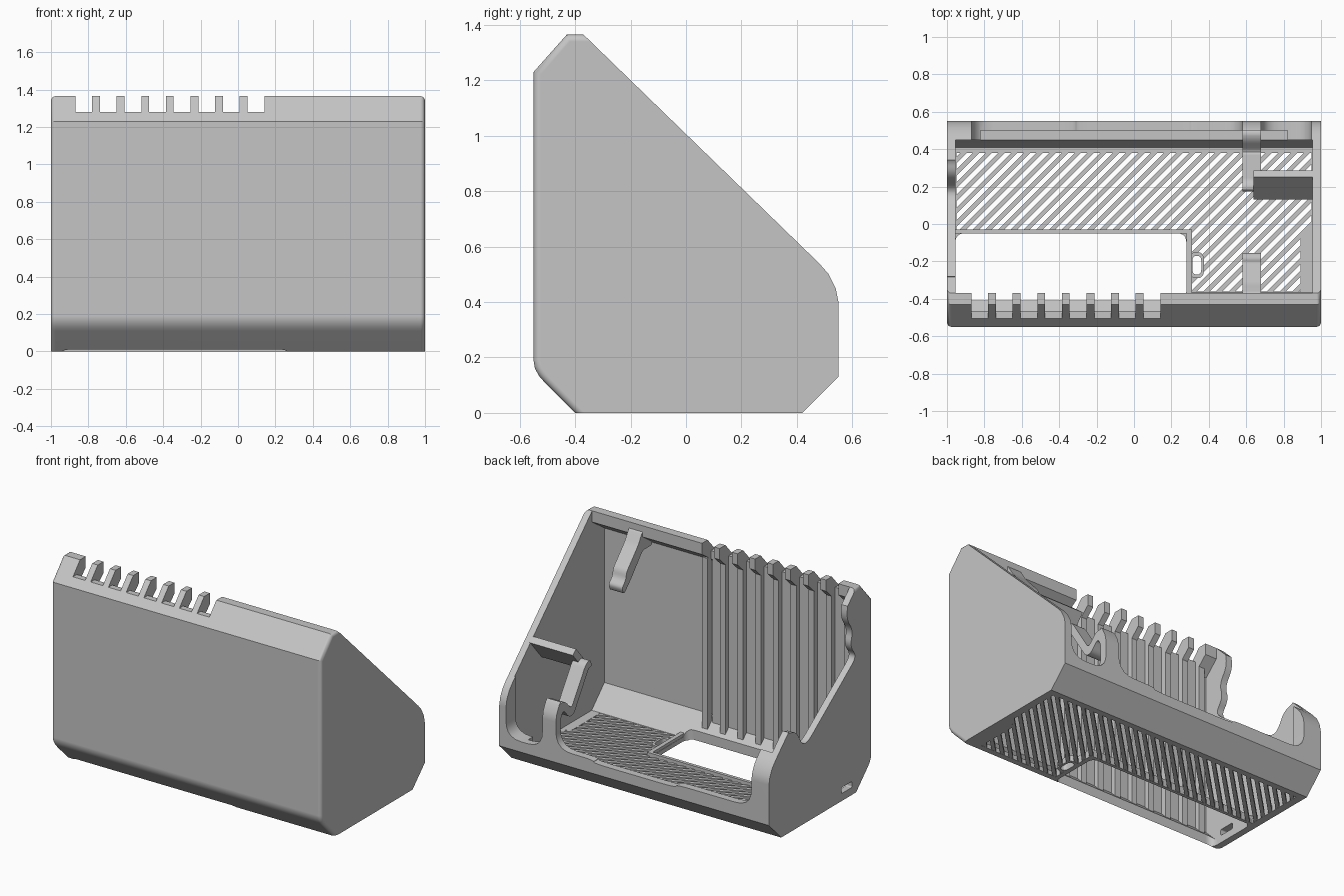
import bpy, bmesh, math
from mathutils import Vector

if "Cube" in bpy.data.objects:
    bpy.data.objects.remove(bpy.data.objects["Cube"], do_unlink=True)

GREY = bpy.data.materials.new("light grey plastic")
GREY.use_nodes = True
GREY.diffuse_color = (0.56, 0.56, 0.56, 1)
for node in GREY.node_tree.nodes:
    if node.type == 'BSDF_PRINCIPLED':
        node.inputs["Base Color"].default_value = GREY.diffuse_color


def rounded(points, radius, steps=5):
    """Round every corner of a closed 2D outline."""
    out = []
    for i, p in enumerate(points):
        p, a, b = Vector(p), Vector(points[i - 1]), Vector(points[(i + 1) % len(points)])
        u = p + (a - p).normalized() * min(radius, (a - p).length * 0.45)
        v = p + (b - p).normalized() * min(radius, (b - p).length * 0.45)
        for k in range(steps + 1):
            t = k / steps
            out.append(u * (1 - t) ** 2 + p * 2 * t * (1 - t) + v * t * t)
    return out


def place(axis, p, d):
    return {'x': (d, p[0], p[1]), 'y': (p[0], d, p[1]), 'z': (p[0], p[1], d)}[axis]


def add_prism(bm, outline, axis, lo, hi):
    ends = [[bm.verts.new(place(axis, p, d)) for p in outline] for d in (lo, hi)]
    n = len(outline)
    for ring in ends:
        bm.faces.new(ring)
    for i in range(n):
        j = (i + 1) % n
        bm.faces.new((ends[0][i], ends[0][j], ends[1][j], ends[1][i]))


def finish(name, bm):
    bmesh.ops.recalc_face_normals(bm, faces=bm.faces)
    mesh = bpy.data.meshes.new(name)
    bm.to_mesh(mesh)
    bm.free()
    obj = bpy.data.objects.new(name, mesh)
    bpy.context.collection.objects.link(obj)
    mesh.materials.append(GREY)
    return obj


def prism(name, outline, axis, lo, hi):
    bm = bmesh.new()
    add_prism(bm, outline, axis, lo, hi)
    return finish(name, bm)


def rect(a, b, c, d):
    return [(a, c), (b, c), (b, d), (a, d)]


def carve(obj, cutter, operation='DIFFERENCE'):
    """Apply one boolean, then discard the cutter."""
    mod = obj.modifiers.new("cut", 'BOOLEAN')
    mod.operation, mod.solver, mod.object = operation, 'EXACT', cutter
    bpy.context.view_layer.update()
    result = obj.evaluated_get(bpy.context.evaluated_depsgraph_get())
    mesh = bpy.data.meshes.new_from_object(result)
    obj.modifiers.clear()
    obj.data = mesh
    bpy.data.objects.remove(cutter, do_unlink=True)


def smooth(obj):
    """Smooth curved facets; area weighting keeps the large panels flat."""
    for poly in obj.data.polygons:
        poly.use_smooth = True
    obj.data.set_sharp_from_angle(angle=math.radians(28))
    mod = obj.modifiers.new("flat panels", 'WEIGHTED_NORMAL')
    mod.keep_sharp = True


# Outer housing: side profile swept across the width, end corners softened
SIDE = [(-0.55, 0.19), (-0.55, 1.23), (-0.43, 1.365), (-0.37, 1.365),
        (0.48, 0.54), (0.515, 0.5), (0.54, 0.45), (0.55, 0.4), (0.55, 0.13),
        (0.42, 0), (-0.4, 0), (-0.51, 0.11), (-0.53, 0.133), (-0.545, 0.16)]
bm = bmesh.new()
add_prism(bm, SIDE, 'x', -1, 1)
bmesh.ops.recalc_face_normals(bm, faces=bm.faces)
edges = [e for e in bm.edges
         if all(v.co.y < -0.36 for v in e.verts)
         and abs(e.verts[0].co.x - e.verts[1].co.x) < 0.01]
bmesh.ops.bevel(bm, geom=edges, offset=0.025, segments=4, profile=0.5, affect='EDGES')
housing = finish("housing", bm)


# Hollow interior under a thick rim: thin front wall on the left, thicker where ribbed
def interior(wall):
    return [(wall, -0.335 - wall), (-0.365, 0.03), (0.41, 0.03), (0.45, 0.16),
            (0.45, 1.6), (-0.37, 1.6), (-0.37, 1.29), (wall, 1.2)]


carve(housing, prism("ribbed_side_cutter", interior(-0.465), 'x', -0.955, 0.15))
carve(housing, prism("plain_side_cutter", interior(-0.5), 'x', 0.13, 0.955))

# Recessed ledge along the rear wall
carve(housing, prism("ledge_cutter", rect(0.42, 0.5, 0.16, 1.0), 'x', -0.82, 0.82))

# Rectangular floor opening with rounded rear corner
opening = rounded(rect(-0.955, 0.28, -0.41, -0.05), 0.05)
carve(housing, prism("opening_cutter", opening, 'z', -0.1, 0.15))

# Floor area that holds the slanted grille
GRILLE = [(-0.95, -0.03), (0.305, -0.03), (0.305, -0.36), (0.89, -0.36),
          (0.89, -0.07), (0.95, -0.01), (0.95, 0.38), (-0.95, 0.38)]
carve(housing, prism("grille_cutter", GRILLE, 'z', -0.1, 0.1))

# Notches along the top rim, running down into the wall grooves
PITCH = 0.1315
NOTCH = [(-0.7, 1.28), (-0.465, 1.28), (-0.465, 1.1), (-0.2, 1.1), (-0.2, 1.5), (-0.7, 1.5)]
bm = bmesh.new()
for i in range(8):
    x = -0.87 + PITCH * i
    add_prism(bm, NOTCH, 'x', x, x + 0.09)
carve(housing, finish("notch_cutter", bm))

# Low rear rim and the cradle dip beside the post
low = rounded([(-0.87, 0.9), (-0.87, 0.22), (-0.31, 0.22), (-0.31, 0.2), (0.3, 0.2),
               (0.3, 0.22), (0.58, 0.22), (0.58, 0.9)], 0.12)
carve(housing, prism("rear_cutter", low, 'y', 0.42, 0.7))
dip = rounded(rect(0.68, 0.95, 0.2, 0.9), 0.11)
carve(housing, prism("dip_cutter", dip, 'y', 0.42, 0.7))

# Scalloped edge of the right side wall
scallop = rounded([(-0.32, 1.5), (-0.27, 1.2), (-0.34, 1.1), (-0.31, 1.0), (-0.38, 0.91),
                   (0.14, 0.53), (0.2, 0.54), (0.26, 0.65), (0.36, 0.67), (0.4, 1.5)], 0.06)
carve(housing, prism("scallop_cutter", scallop, 'x', -1.2, -0.93))

# Cable slot low in the right side wall
slot = rounded(rect(-0.33, -0.22, 0.05, 0.09), 0.01)
carve(housing, prism("slot_cutter", slot, 'x', -1.2, -0.9))
smooth(housing)

# Diagonal grille bars clipped to the floor area
bm = bmesh.new()
step, half = 0.068, 0.017
for i in range(-22, 23):
    c = i * step
    bar = [(c - 1 - half, -1), (c - 1 + half, -1), (c + 1 + half, 1), (c + 1 - half, 1)]
    add_prism(bm, bar, 'z', 0.001, 0.029)
grille = finish("floor_grille", bm)
carve(grille, prism("grille_clip", GRILLE, 'z', -0.1, 0.1), 'INTERSECT')

# Raised lip around the opening
prism("opening_lip_rear", rect(-0.955, 0.305, -0.052, -0.03), 'z', 0, 0.05)
prism("opening_lip_side", rect(0.282, 0.31, -0.4, -0.03), 'z', 0, 0.05)

# Small oval eyelet next to the opening, with a clear hole through the floor
HOLE = rounded(rect(0.312, 0.36, -0.27, -0.17), 0.03)
eyelet = prism("eyelet", rounded(rect(0.295, 0.375, -0.29, -0.15), 0.05), 'z', 0, 0.04)
for part in (eyelet, grille):
    carve(part, prism("eyelet_cutter", HOLE, 'z', -0.1, 0.1))
smooth(eyelet)

# Vertical ribs on the inside of the front wall, in line with the teeth
RIB = [(-0.47, 0.13), (-0.43, 0.09), (-0.43, 1.24), (-0.47, 1.24)]
for i in range(9):
    x = -0.911 + PITCH * i
    prism("wall_rib", RIB, 'x', x, x + 0.041)

# Upper retaining arm hanging from the rim
ARM = [(-0.47, 1.31), (-0.37, 1.33), (-0.32, 1.25), (-0.2, 1.12), (-0.19, 1.07),
       (-0.15, 1.03), (-0.17, 0.98), (-0.25, 1.06), (-0.37, 1.2), (-0.47, 1.2)]
smooth(prism("upper_arm", rounded(ARM, 0.02, 3), 'x', 0.58, 0.68))

# Lower retaining hook: over the rear post, down, then up along the opening
HOOK = [(0.5, 0.2), (0.545, 0.2), (0.55, 0.42), (0.5, 0.51), (0.45, 0.5), (0.385, 0.43),
        (0.23, 0.67), (0.18, 0.68), (0.17, 0.63), (0.2, 0.63), (0.36, 0.38),
        (0.41, 0.38), (0.47, 0.45), (0.5, 0.4)]
smooth(prism("lower_hook", rounded(HOOK, 0.03, 4), 'x', 0.58, 0.68))

# Cradle shelf between the lower hook and the left side wall
SHELF = [(0.25, 0.76), (0.285, 0.73), (0.165, 0.59), (0.13, 0.62)]
prism("cradle_shelf", SHELF, 'x', 0.64, 0.96)
